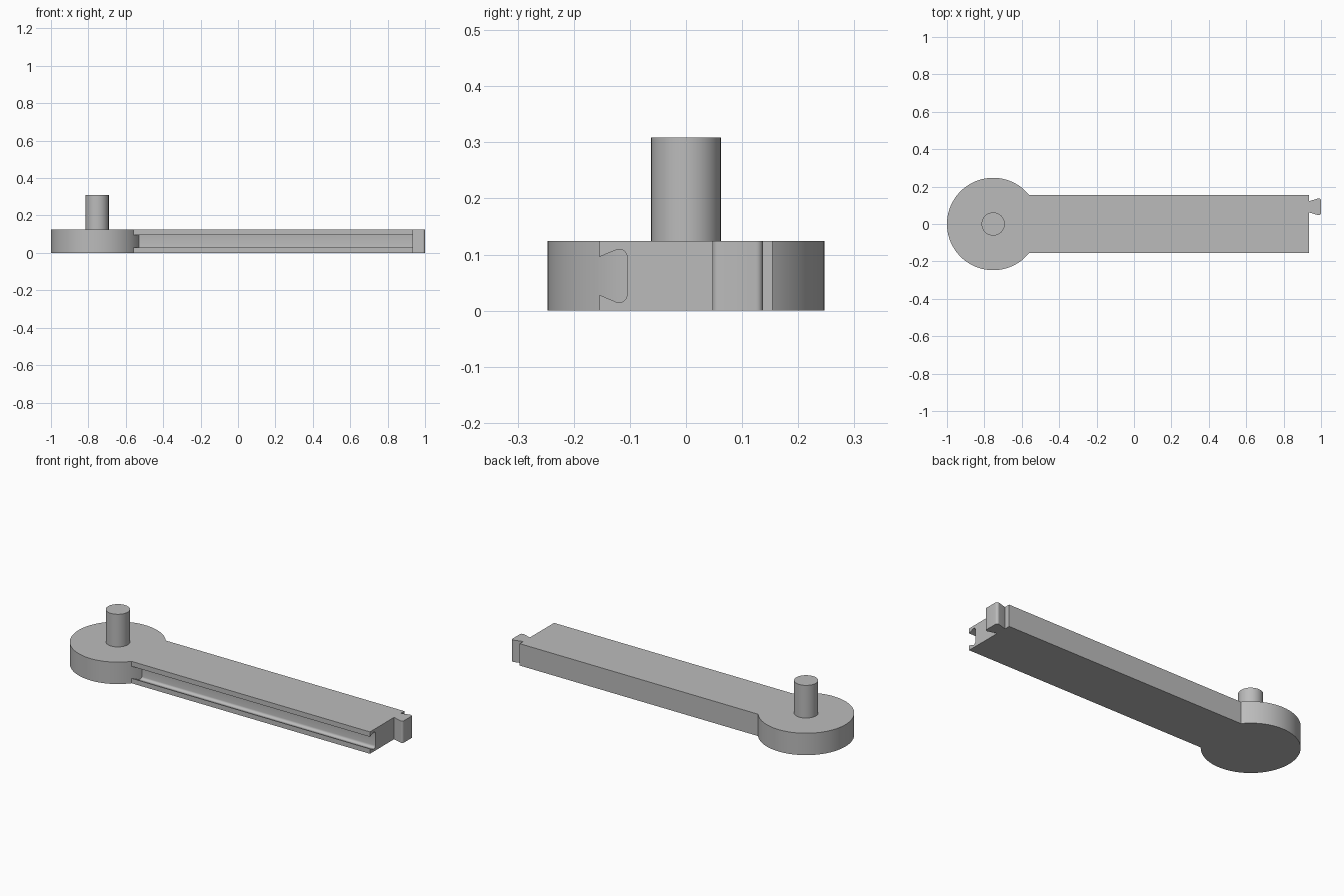
import bpy, bmesh, math
from mathutils import Vector

cube = bpy.data.objects.get("Cube")
if cube:
    bpy.data.objects.remove(cube, do_unlink=True)

HEIGHT = 0.124
HUB_X, HUB_R = -0.753, 0.247
ARM_END = 0.935
FRONT, BACK = -0.154, 0.154

grey = bpy.data.materials.new("plain grey")
grey.use_nodes = True
colour = (0.5, 0.5, 0.5, 1)
grey.diffuse_color = colour
grey.node_tree.nodes["Principled BSDF"].inputs["Base Color"].default_value = colour


def extrude(name, points, direction):
    """Make a solid by sweeping a closed outline along a direction."""
    bm = bmesh.new()
    face = bm.faces.new([bm.verts.new(p) for p in points])
    swept = bmesh.ops.extrude_face_region(bm, geom=[face])["geom"]
    bmesh.ops.translate(bm, vec=Vector(direction),
                        verts=[v for v in swept if isinstance(v, bmesh.types.BMVert)])
    bmesh.ops.recalc_face_normals(bm, faces=bm.faces)
    mesh = bpy.data.meshes.new(name)
    bm.to_mesh(mesh)
    bm.free()
    mesh.materials.append(grey)
    obj = bpy.data.objects.new(name, mesh)
    bpy.context.collection.objects.link(obj)
    return obj


def circle(radius, z, count):
    angles = [math.tau * i / count for i in range(count)]
    return [(HUB_X + radius * math.cos(a), radius * math.sin(a), z) for a in angles]


def dovetail(neck, wide, depth, r, steps=6):
    """Outline as (across, along) pairs: narrow at 0, wide and rounded at depth."""
    slant = math.atan2(wide - neck, depth - r)
    side = [(neck, 0)]
    for i in range(steps + 1):
        a = -slant + (math.pi / 2 + slant) * i / steps
        side.append((wide - r + r * math.cos(a), depth - r + r * math.sin(a)))
    return side + [(-u, v) for u, v in reversed(side)]


def smooth(obj):
    bpy.ops.object.select_all(action="DESELECT")
    obj.select_set(True)
    bpy.context.view_layer.objects.active = obj
    bpy.ops.object.shade_smooth_by_angle(angle=math.radians(30))


# Arm with a dovetail channel along its front side
channel = [(FRONT + v, HEIGHT / 2 + u)
           for u, v in dovetail(0.034, 0.0475, 0.049, 0.014)]
section = [(FRONT, HEIGHT), (BACK, HEIGHT), (BACK, 0), (FRONT, 0)] + channel[::-1]
arm = extrude("arm", [(HUB_X + 0.1, y, z) for y, z in section],
              (ARM_END - HUB_X - 0.1, 0, 0))

# Round hub, merged into the arm so it closes the channel's inner end
hub = extrude("hub", circle(HUB_R, 0, 128), (0, 0, HEIGHT))
union = arm.modifiers.new("join hub", "BOOLEAN")
union.operation = "UNION"
union.solver = "EXACT"
union.object = hub
bpy.context.view_layer.objects.active = arm
bpy.ops.object.modifier_apply(modifier=union.name)
bpy.data.objects.remove(hub, do_unlink=True)
arm.name = "arm_and_hub"

# Pivot pin on the hub
pin = extrude("pivot_pin", circle(0.062, HEIGHT - 0.02, 64), (0, 0, 0.205))

# Dovetail tongue at the far end, near the back side
tongue_outline = dovetail(0.03, 0.045, 1 - ARM_END, 0.012)
tongue = extrude("tongue", [(ARM_END + v, 0.092 + u, 0) for u, v in tongue_outline],
                 (0, 0, HEIGHT))

for part in (arm, pin, tongue):
    smooth(part)
